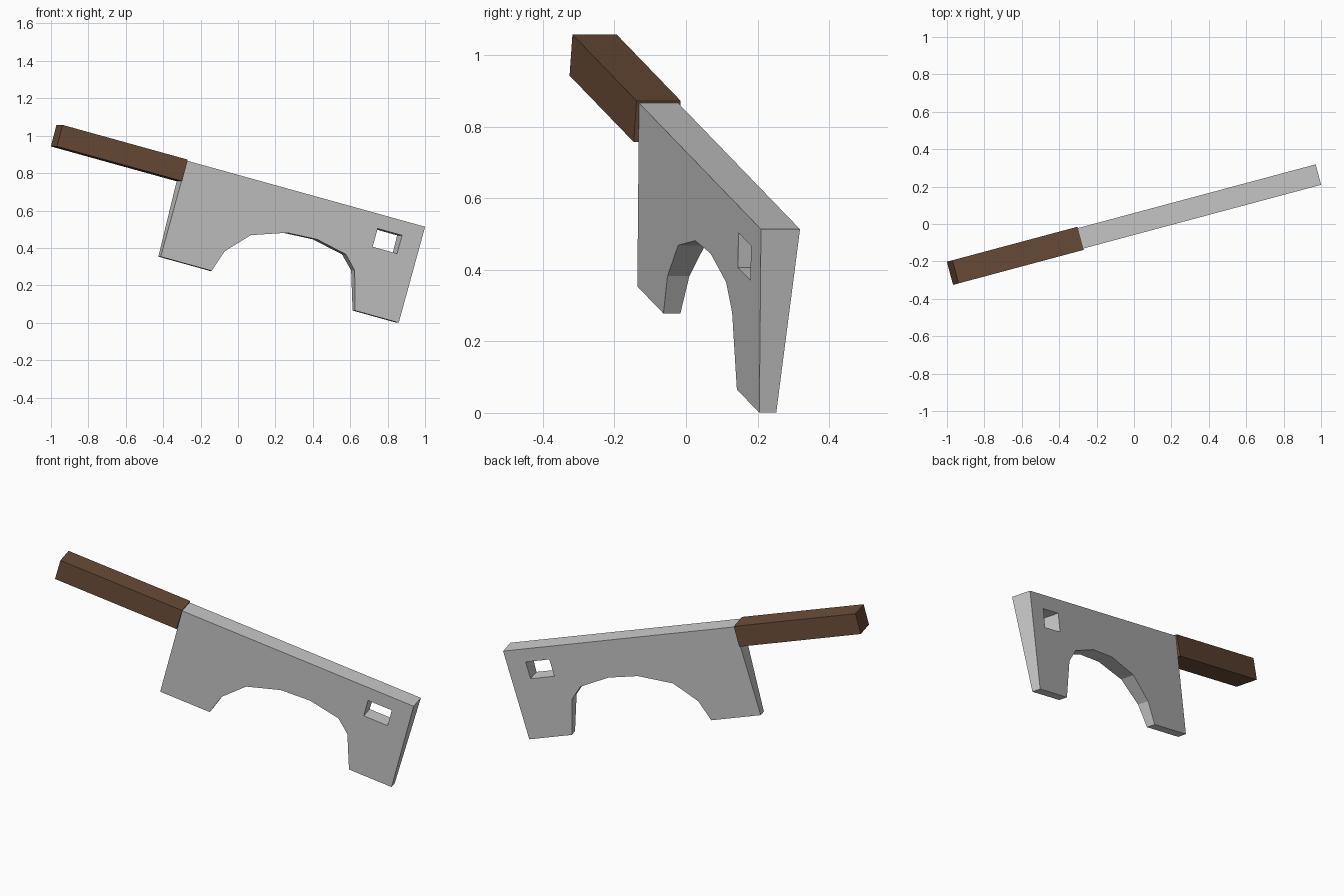
import bpy, bmesh
from math import radians
from mathutils import Matrix

if "Cube" in bpy.data.objects:
    bpy.data.objects.remove(bpy.data.objects["Cube"])

TILT = Matrix.Rotation(radians(15), 4, 'Z') @ Matrix.Rotation(radians(15), 4, 'Y')
TOP, BOTTOM = 0.76, 0.229            # blade spine and cutting edge heights
LEFT, RIGHT = -0.511, 0.853


def add_object(name, bm):
    bmesh.ops.recalc_face_normals(bm, faces=bm.faces)
    mesh = bpy.data.meshes.new(name)
    bm.to_mesh(mesh)
    bm.free()
    for poly in mesh.polygons:
        poly.use_smooth = False
    obj = bpy.data.objects.new(name, mesh)
    bpy.context.collection.objects.link(obj)
    obj.matrix_world = TILT
    return obj


# Blade: outline with arched cutout plus a square hanging hole, wedge-shaped
arch = [(-0.219, BOTTOM), (-0.178, 0.348), (-0.063, 0.468), (0.126, 0.532),
        (0.296, 0.541), (0.472, 0.505), (0.542, 0.435), (0.602, BOTTOM)]
outline = [(LEFT, TOP), (LEFT, BOTTOM)] + arch + [(RIGHT, BOTTOM), (RIGHT, TOP)]
hole = [(0.603, 0.582), (0.743, 0.582), (0.743, 0.683), (0.603, 0.683)]

curve = bpy.data.curves.new("blade_outline", 'CURVE')
curve.dimensions = '2D'
curve.fill_mode = 'BOTH'
curve.extrude = 1.0
for points in (outline, hole):
    spline = curve.splines.new('POLY')
    spline.points.add(len(points) - 1)
    for p, (u, w) in zip(spline.points, points):
        p.co = (u, w, 0, 1)
    spline.use_cyclic_u = True
    spline.use_smooth = False
helper = bpy.data.objects.new("blade_outline", curve)
flat_mesh = bpy.data.meshes.new_from_object(helper)

bm = bmesh.new()
bm.from_mesh(flat_mesh)
bmesh.ops.remove_doubles(bm, verts=bm.verts, dist=1e-4)
for v in bm.verts:
    u, w, side = v.co
    half = 0.0245 + (0.0565 - 0.0245) * (w - BOTTOM) / (TOP - BOTTOM)
    v.co = (u, side * half, w)
add_object("blade", bm)
bpy.data.objects.remove(helper)
bpy.data.curves.remove(curve)
bpy.data.meshes.remove(flat_mesh)

# Handle: plain wooden block
start, low, high = -1.228, 0.647, 0.766
bm = bmesh.new()
bmesh.ops.create_cube(bm, size=1.0, matrix=Matrix.Translation(
    ((start + LEFT) / 2, 0, (low + high) / 2))
    @ Matrix.Diagonal((LEFT - start, 0.128, high - low, 1)))
handle = add_object("handle", bm)
wood = bpy.data.materials.new("brown_wood")
wood.diffuse_color = (0.147, 0.074, 0.04, 1)
wood.use_nodes = True
wood.node_tree.nodes["Principled BSDF"].inputs["Base Color"].default_value = wood.diffuse_color
handle.data.materials.append(wood)
